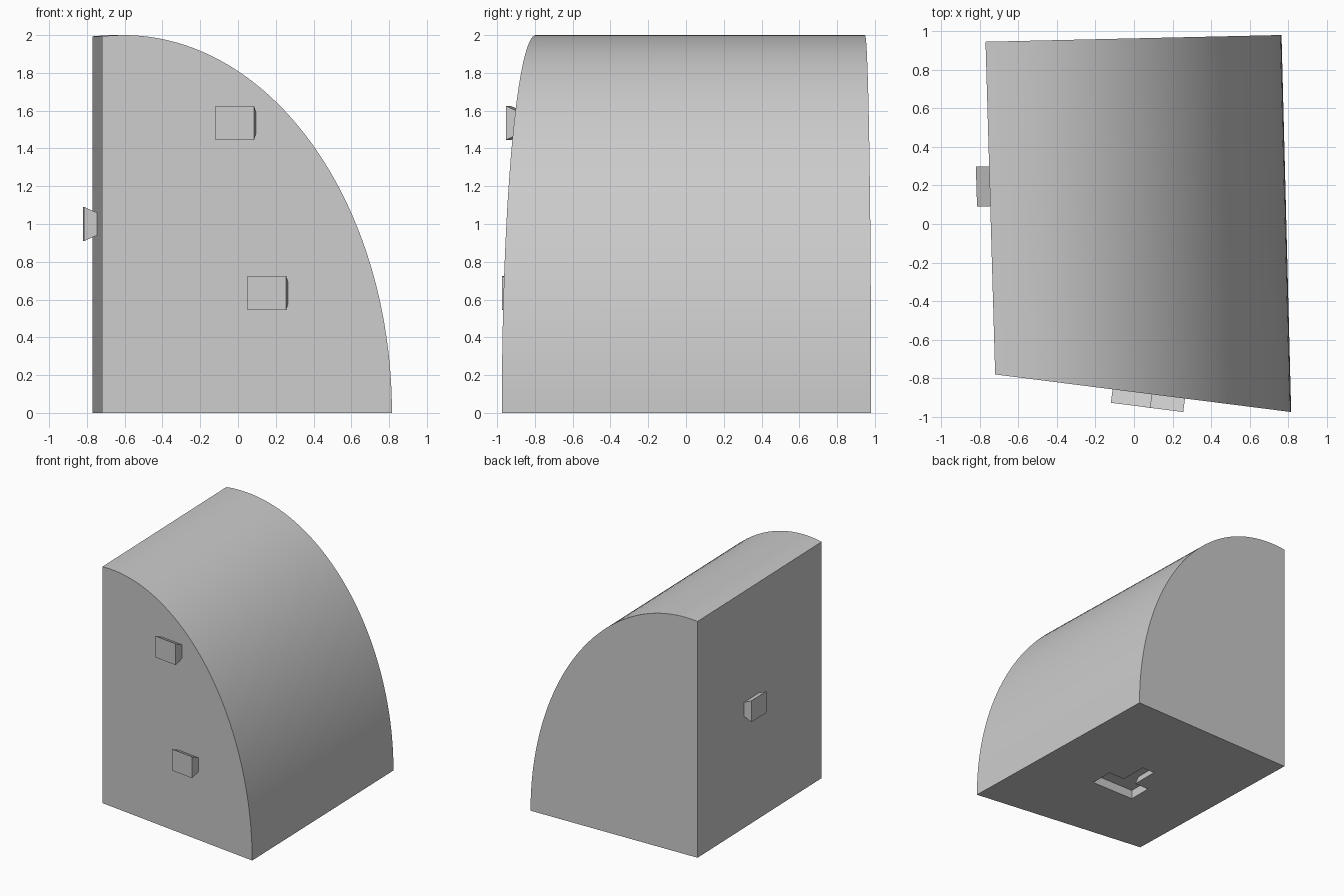
import bpy, bmesh, math
from mathutils import Vector

cube = bpy.data.objects.get("Cube")
if cube:
    bpy.data.objects.remove(cube, do_unlink=True)

grey = bpy.data.materials.new("plain grey")
grey.use_nodes = True
colour = (0.6, 0.6, 0.6, 1)
grey.diffuse_color = colour
grey.node_tree.nodes["Principled BSDF"].inputs["Base Color"].default_value = colour


def loft(name, first, second):
    """Closed solid between two matching outlines."""
    bm = bmesh.new()
    a = [bm.verts.new(p) for p in first]
    b = [bm.verts.new(p) for p in second]
    bm.faces.new(a)
    bm.faces.new(b)
    for i in range(len(a)):
        j = (i + 1) % len(a)
        bm.faces.new((a[i], a[j], b[j], b[i]))
    bmesh.ops.recalc_face_normals(bm, faces=bm.faces)
    mesh = bpy.data.meshes.new(name)
    bm.to_mesh(mesh)
    bm.free()
    mesh.materials.append(grey)
    obj = bpy.data.objects.new(name, mesh)
    bpy.context.collection.objects.link(obj)
    return obj


def activate(obj):
    bpy.ops.object.select_all(action='DESELECT')
    obj.select_set(True)
    bpy.context.view_layer.objects.active = obj


# Footprint corners
front_in, front_out = Vector((-0.72, -0.78, 0)), Vector((0.815, -0.975, 0))
back_in, back_out = Vector((-0.77, 0.945, 0)), Vector((0.765, 0.98, 0))

# Body: quarter-ellipse profile swept between the two skewed end faces
peak = 0.075
radius = 1 - peak
start = math.acos(-peak / radius)
steps = 48
profile = [(0, 0)]
for i in range(steps + 1):
    angle = start * (1 - i / steps)
    profile.append((peak + radius * math.cos(angle), 2 * math.sin(angle)))


def end_outline(inner, outer):
    return [inner.lerp(outer, t) + Vector((0, 0, z)) for t, z in profile]


body = loft("body", end_outline(front_in, front_out), end_outline(back_in, back_out))


# T-shaped socket in the underside: entry slot and undercut slide track
def rect(x0, x1, y0, y1, z):
    return [(x0, y0, z), (x1, y0, z), (x1, y1, z), (x0, y1, z)]


cutters = [
    loft("entry_cutter", rect(-0.17, 0.23, -0.23, -0.03, -0.02), rect(-0.17, 0.23, -0.23, -0.03, 0.075)),
    loft("track_cutter", rect(-0.03, 0.07, -0.1, 0.2, -0.02), rect(-0.07, 0.11, -0.1, 0.2, 0.075)),
]
activate(body)
for cutter in cutters:
    cut = body.modifiers.new("socket", 'BOOLEAN')
    cut.operation = 'DIFFERENCE'
    cut.solver = 'EXACT'
    cut.object = cutter
    bpy.ops.object.modifier_apply(modifier=cut.name)
    bpy.data.objects.remove(cutter, do_unlink=True)
activate(body)
bpy.ops.object.shade_smooth_by_angle(angle=math.radians(30))


# Dovetail pegs: outer face is taller than the root
def peg(name, outer_start, along, z, depth=0.085, length=0.207):
    along = along.normalized()
    outward = Vector((along.y, -along.x, 0))

    def face(offset, half):
        base = outer_start + outward * offset
        return [base + along * s + Vector((0, 0, z + h))
                for s, h in ((0, -half), (length, -half), (length, half), (0, half))]
    return loft(name, face(0, 0.09), face(-depth, 0.052))


front_dir = front_out - front_in
peg("upper_front_peg", Vector((-0.12, -0.927, 0)), front_dir, 1.535)
peg("lower_front_peg", Vector((0.05, -0.949, 0)), front_dir, 0.635)
peg("side_peg", Vector((-0.82, 0.297, 0)), front_in - back_in, 1.0)
